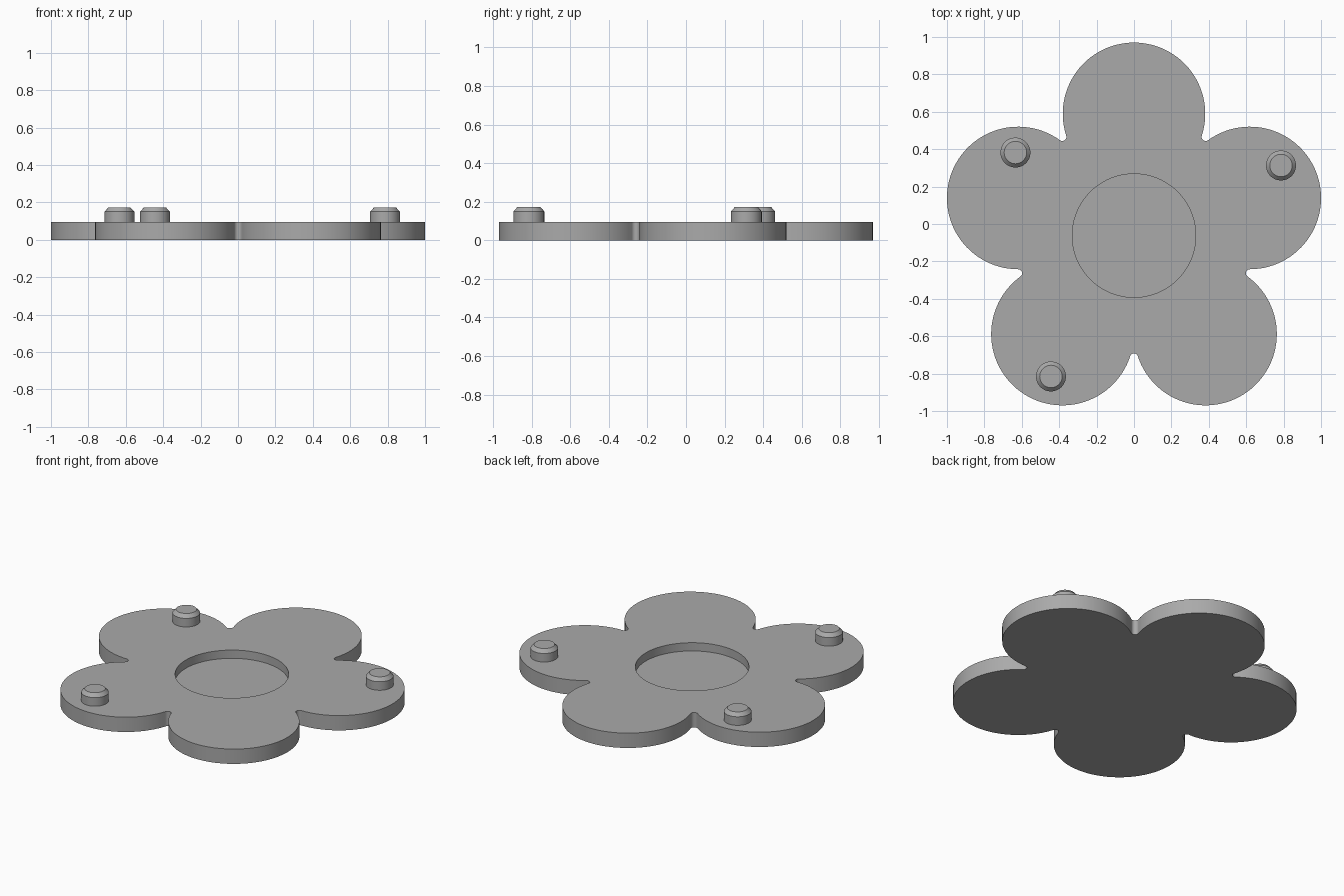
import bpy, bmesh, math
from mathutils import Vector

if "Cube" in bpy.data.objects:
    bpy.data.objects.remove(bpy.data.objects["Cube"])

CENTRE = Vector((0, -0.062))
RING, PETAL_R, FILLET_R = 0.651, 0.381, 0.0216   # petal circle, petal and notch radii
TOP, FLOOR, RECESS_R = 0.095, 0.042, 0.33

grey = bpy.data.materials.new("grey")
grey.diffuse_color = (0.4, 0.4, 0.4, 1)
grey.use_nodes = True
grey.node_tree.nodes["Principled BSDF"].inputs["Base Color"].default_value = grey.diffuse_color


def polar(r, a):
    return Vector((r * math.cos(a), r * math.sin(a)))


def finish(bm, name):
    bmesh.ops.recalc_face_normals(bm, faces=bm.faces)
    mesh = bpy.data.meshes.new(name)
    bm.to_mesh(mesh)
    bm.free()
    obj = bpy.data.objects.new(name, mesh)
    bpy.context.collection.objects.link(obj)
    mesh.materials.append(grey)
    bpy.ops.object.select_all(action='DESELECT')
    obj.select_set(True)
    bpy.context.view_layer.objects.active = obj
    bpy.ops.object.shade_smooth_by_angle(angle=math.radians(25))


def loop(bm, points, z):
    return [bm.verts.new((p.x, p.y, z)) for p in points]


def bridge(bm, a, b):
    for i in range(len(a)):
        j = (i + 1) % len(a)
        bm.faces.new((a[i], a[j], b[j], b[i]))


# Flower outline: five petal arcs joined by small rounded notches
step = math.radians(36)
mid = RING * math.cos(step)
half = RING * math.sin(step)
notch_d = mid + math.sqrt((PETAL_R + FILLET_R) ** 2 - half ** 2)
outline = []
for k in range(5):
    a = math.pi / 2 + 2 * step * k
    petal, notch = polar(RING, a), polar(notch_d, a + step)
    to_notch = notch - petal
    sweep = (math.atan2(to_notch.y, to_notch.x) - a) % (2 * math.pi)
    for i in range(57):
        outline.append(CENTRE + petal + polar(PETAL_R, a - sweep + 2 * sweep * i / 56))
    # notch arc runs clockwise past its innermost point
    start = a + sweep + math.pi
    inner = a + step + math.pi
    turn = (start - inner + math.pi) % (2 * math.pi) - math.pi
    for i in range(1, 12):
        outline.append(CENTRE + notch + polar(FILLET_R, inner + turn * (1 - 2 * i / 12)))

# Flower plate with a round recess
bm = bmesh.new()
hole = [CENTRE + polar(RECESS_R, 2 * math.pi * i / 96) for i in range(96)]
low, high = loop(bm, outline, 0), loop(bm, outline, TOP)
rim, floor = loop(bm, hole, TOP), loop(bm, hole, FLOOR)
bridge(bm, low, high)
bridge(bm, rim, floor)
bm.faces.new(low)
bm.faces.new(floor)
edges = [bm.edges.get((ring[i - 1], ring[i])) for ring in (high, rim) for i in range(len(ring))]
bmesh.ops.triangle_fill(bm, use_beauty=True, use_dissolve=False, edges=edges, normal=(0, 0, 1))
finish(bm, "flower_plate")

# Three pegs with chamfered tops
profile = [(0.08, TOP - 0.01), (0.08, 0.15), (0.06, 0.172)]
for n, (x, y) in enumerate([(-0.634, 0.382), (0.786, 0.313), (-0.444, -0.815)], 1):
    bm = bmesh.new()
    rings = [loop(bm, [Vector((x, y)) + polar(r, 2 * math.pi * i / 48) for i in range(48)], z)
             for r, z in profile]
    for a, b in zip(rings, rings[1:]):
        bridge(bm, a, b)
    bm.faces.new(rings[0])
    bm.faces.new(rings[-1])
    finish(bm, f"peg_{n}")
